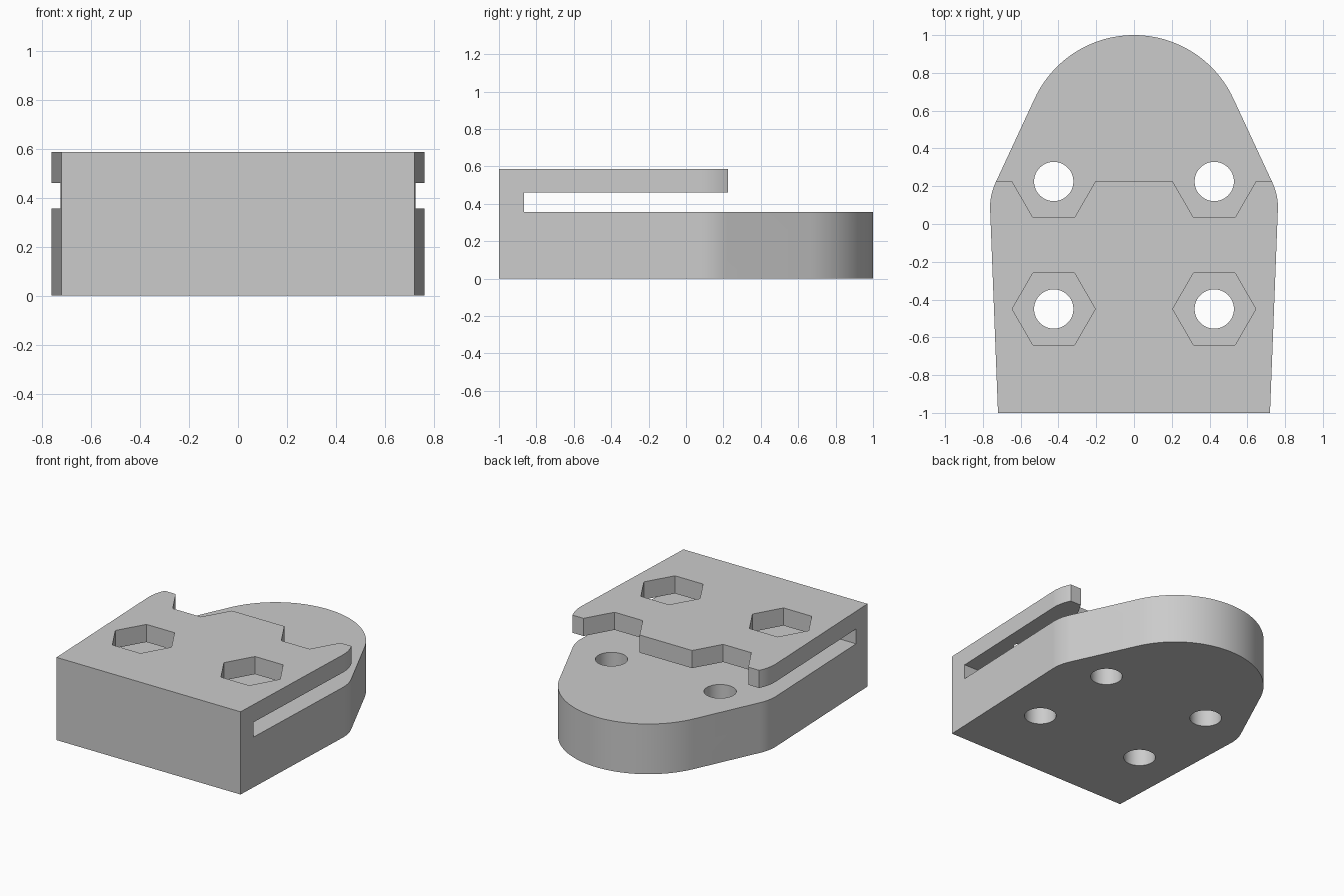
import bpy
import bmesh
from math import sin, cos, radians, tau

if "Cube" in bpy.data.objects:
    bpy.data.objects.remove(bpy.data.objects["Cube"])

HEIGHT, BASE_TOP, SLOT_TOP = 0.585, 0.355, 0.46
LIP_Y, SLOT_Y = 0.225, -0.865
BOLT_X, BOLT_YS = 0.425, (-0.45, LIP_Y)

grey = bpy.data.materials.new("plain_grey")
grey.use_nodes = True
grey.diffuse_color = (0.6, 0.6, 0.6, 1)
grey.node_tree.nodes["Principled BSDF"].inputs["Base Color"].default_value = (0.6, 0.6, 0.6, 1)


def prism(name, outline, z0, z1):
    """Extrude a flat outline from z0 up to z1."""
    bm = bmesh.new()
    face = bm.faces.new([bm.verts.new((x, y, z0)) for x, y in outline])
    top = bmesh.ops.extrude_face_region(bm, geom=[face])["geom"]
    bmesh.ops.translate(bm, vec=(0, 0, z1 - z0),
                        verts=[v for v in top if isinstance(v, bmesh.types.BMVert)])
    bmesh.ops.recalc_face_normals(bm, faces=bm.faces)
    mesh = bpy.data.meshes.new(name)
    bm.to_mesh(mesh)
    bm.free()
    mesh.materials.append(grey)
    obj = bpy.data.objects.new(name, mesh)
    bpy.context.collection.objects.link(obj)
    return obj


def arc(cx, cy, r, start, end, steps):
    angles = [radians(start + (end - start) * i / steps) for i in range(steps + 1)]
    return [(cx + r * cos(a), cy + r * sin(a)) for a in angles]


def polygon(cx, cy, r, sides):
    return [(cx + r * cos(tau * i / sides), cy + r * sin(tau * i / sides)) for i in range(sides)]


def box(y0, y1):
    return [(-1, y0), (1, y0), (1, y1), (-1, y1)]


# Body outline: flat front, flared sides, rounded shoulders and nose
half = [(0.72, -1)] + arc(0.462, 0.09, 0.3, -2.4, 25, 10) + arc(0, 0.42, 0.58, 25, 90, 24)
outline = half + [(-x, y) for x, y in reversed(half[:-1])]
body = prism("clamp_body", outline, 0, HEIGHT)

# Cutters: side slot, rear step, bolt holes and hexagonal nut pockets
cutters = [prism("slot_cutter", box(SLOT_Y, 1.2), BASE_TOP, SLOT_TOP),
           prism("rear_step_cutter", box(LIP_Y, 1.2), BASE_TOP, HEIGHT + 0.1)]
for side in (-1, 1):
    for y in BOLT_YS:
        cutters.append(prism("bolt_hole_cutter", polygon(side * BOLT_X, y, 0.104, 48), -0.1, 0.4))
        cutters.append(prism("nut_pocket_cutter", polygon(side * BOLT_X, y, 0.22, 6), 0.4, HEIGHT + 0.1))

for cutter in cutters:
    mod = body.modifiers.new(cutter.name, "BOOLEAN")
    mod.operation, mod.solver, mod.object = "DIFFERENCE", "EXACT", cutter
    cutter.hide_render = True

# Bake the cuts, then remove the cutters
bpy.context.view_layer.update()
cut_mesh = bpy.data.meshes.new_from_object(body.evaluated_get(bpy.context.evaluated_depsgraph_get()))
body.modifiers.clear()
body.data = cut_mesh
body.data.name = "clamp_body"
for cutter in cutters:
    bpy.data.objects.remove(cutter)

# Smooth the curved walls, keep the edges crisp
bpy.ops.object.select_all(action="DESELECT")
body.select_set(True)
bpy.context.view_layer.objects.active = body
bpy.ops.object.shade_smooth_by_angle(angle=radians(20))
